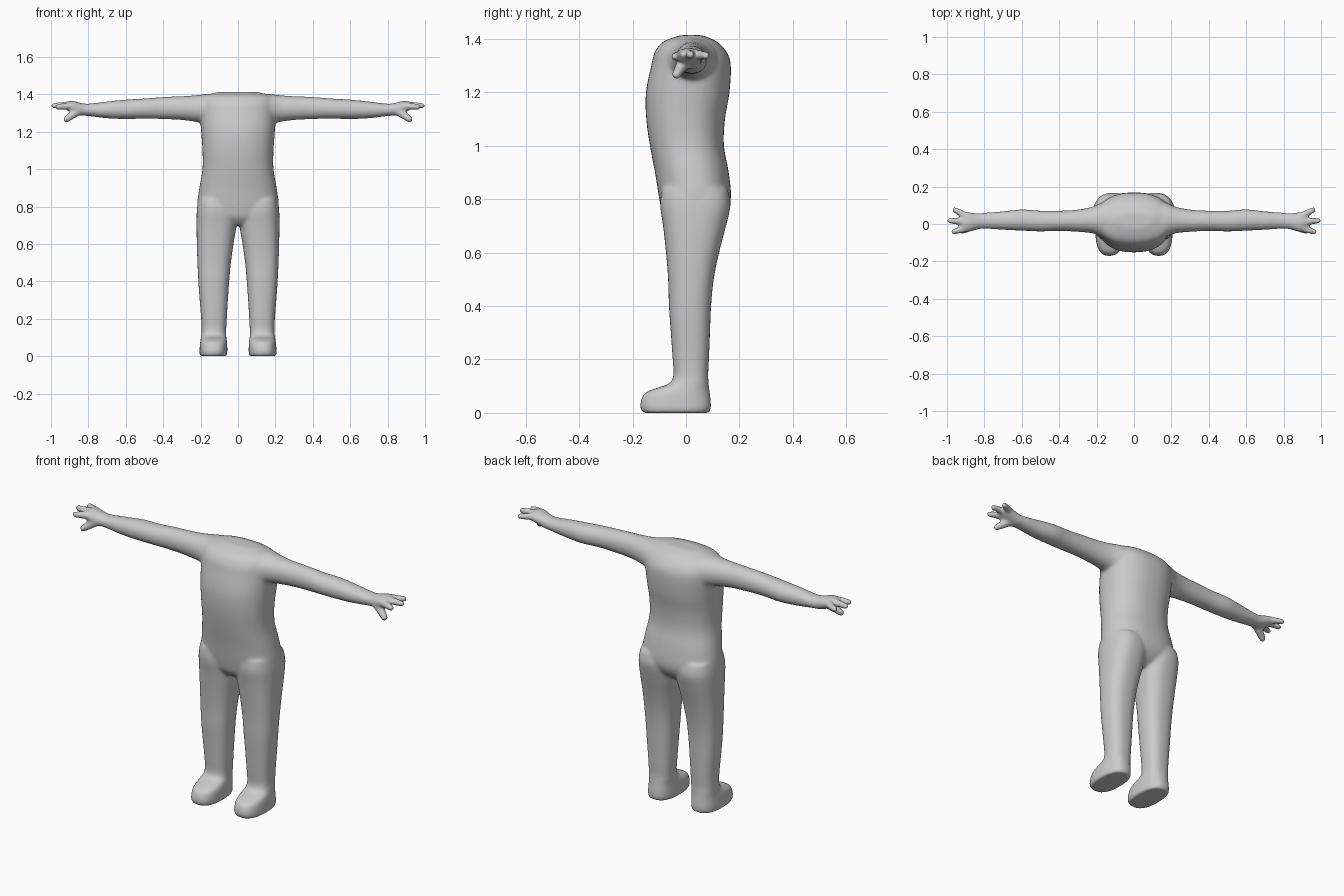
import bpy, bmesh
from math import cos, sin, pi
from mathutils import Vector

if "Cube" in bpy.data.objects:
    bpy.data.objects.remove(bpy.data.objects["Cube"])

bm = bmesh.new()
SIDES, STEPS = 40, 4


def catmull(a, b, c, d, t):
    return 0.5 * (2 * b + (c - a) * t + (2 * a - 5 * b + 4 * c - d) * t * t
                  + (3 * b - a - 3 * c + d) * t ** 3)


def loft(rows, axis, side=1, power=2.3):
    """Rows: (position, u min, u max, v min, v max); axis 'z' (u=x, v=y) or 'x' (u=y, v=z)."""
    dense = []
    for i in range(len(rows) - 1):
        quad = [rows[max(i - 1, 0)], rows[i], rows[i + 1], rows[min(i + 2, len(rows) - 1)]]
        for s in range(STEPS):
            dense.append([catmull(*k, s / STEPS) for k in zip(*quad)])
    dense.append(rows[-1])
    rings = []
    for p, u0, u1, v0, v1 in dense:
        ring = []
        for k in range(SIDES):
            c, s = cos(2 * pi * k / SIDES), sin(2 * pi * k / SIDES)
            c = abs(c) ** (2 / power) * (1 if c > 0 else -1)
            s = abs(s) ** (2 / power) * (1 if s > 0 else -1)
            u, v = (u0 + u1) / 2 + c * (u1 - u0) / 2, (v0 + v1) / 2 + s * (v1 - v0) / 2
            co = (u * side, v, p) if axis == 'z' else (p * side, u, v)
            ring.append(bm.verts.new(co))
        rings.append(ring)
    for a, b in zip(rings, rings[1:]):
        for k in range(SIDES):
            n = (k + 1) % SIDES
            bm.faces.new((a[k], a[n], b[n], b[k]))
    bm.faces.new(rings[0])
    bm.faces.new(rings[-1])


def digit(a, b, r0, r1, side):
    """Round-ended tapering finger from a to b."""
    a, b = Vector((a[0] * side, *a[1:])), Vector((b[0] * side, *b[1:]))
    m = (b - a).to_track_quat('Z', 'Y').to_matrix().to_4x4()
    for p, r in ((a, r0), (b, r1)):
        m.translation = p
        bmesh.ops.create_uvsphere(bm, u_segments=16, v_segments=10, radius=r, matrix=m)
    m.translation = (a + b) / 2
    bmesh.ops.create_cone(bm, cap_ends=True, segments=16, radius1=r0, radius2=r1,
                          depth=(b - a).length, matrix=m)


# torso and hips
loft([(1.414, -.10, .10, -.02, .06), (1.39, -.18, .18, -.085, .115), (1.35, -.20, .20, -.117, .153),
      (1.30, -.203, .203, -.13, .168), (1.2, -.197, .197, -.15, .163), (1.1, -.19, .19, -.149, .146),
      (1.0, -.19, .19, -.135, .142), (.9, -.207, .207, -.116, .16), (.8, -.218, .218, -.10, .168),
      (.74, -.19, .19, -.085, .14), (.70, -.12, .12, -.05, .09)], 'z')

leg = [(.84, .02, .21, -.09, .155), (.78, .005, .22, -.097, .167), (.7, .008, .222, -.086, .15),
       (.6, .024, .22, -.075, .124), (.5, .038, .217, -.067, .104), (.4, .047, .212, -.064, .094),
       (.3, .054, .205, -.057, .09), (.2, .06, .197, -.05, .086), (.14, .063, .195, -.047, .083),
       (.11, .063, .197, -.063, .085), (.09, .061, .2, -.12, .087), (.07, .058, .203, -.158, .09),
       (.03, .057, .206, -.172, .094), (.01, .058, .206, -.168, .092), (0, .062, .202, -.163, .087)]

arm = [(.10, -.09, .135, 1.23, 1.405), (.17, -.07, .115, 1.24, 1.402), (.22, -.05, .093, 1.252, 1.396),
       (.3, -.042, .077, 1.263, 1.39), (.4, -.037, .071, 1.268, 1.386), (.5, -.04, .071, 1.27, 1.378),
       (.6, -.036, .078, 1.268, 1.372), (.7, -.031, .068, 1.272, 1.362), (.8, -.025, .06, 1.284, 1.35),
       (.84, -.03, .058, 1.287, 1.355), (.88, -.042, .062, 1.3, 1.365), (.905, -.04, .06, 1.31, 1.364),
       (.925, -.022, .042, 1.322, 1.355)]

for side in (-1, 1):
    loft(leg, 'z', side, 2.5)
    loft(arm, 'x', side, 2.1)
    # three fingers and a lowered thumb
    digit((.89, .04, 1.34), (.958, .075, 1.337), .021, .016, side)
    digit((.89, .012, 1.343), (.985, .017, 1.34), .021, .016, side)
    digit((.89, -.02, 1.338), (.963, -.042, 1.333), .021, .016, side)
    digit((.855, -.008, 1.312), (.918, -.036, 1.266), .026, .018, side)

bmesh.ops.recalc_face_normals(bm, faces=bm.faces)
mesh = bpy.data.meshes.new("body")
bm.to_mesh(mesh)
bm.free()
body = bpy.data.objects.new("body", mesh)
bpy.context.collection.objects.link(body)

# fuse parts into one soft skin
fuse = body.modifiers.new("fuse", 'REMESH')
fuse.mode = 'VOXEL'
fuse.voxel_size = .0075
fuse.use_smooth_shade = True
soft = body.modifiers.new("soften", 'SMOOTH')
soft.factor = .5
soft.iterations = 12
mesh.shade_smooth()
